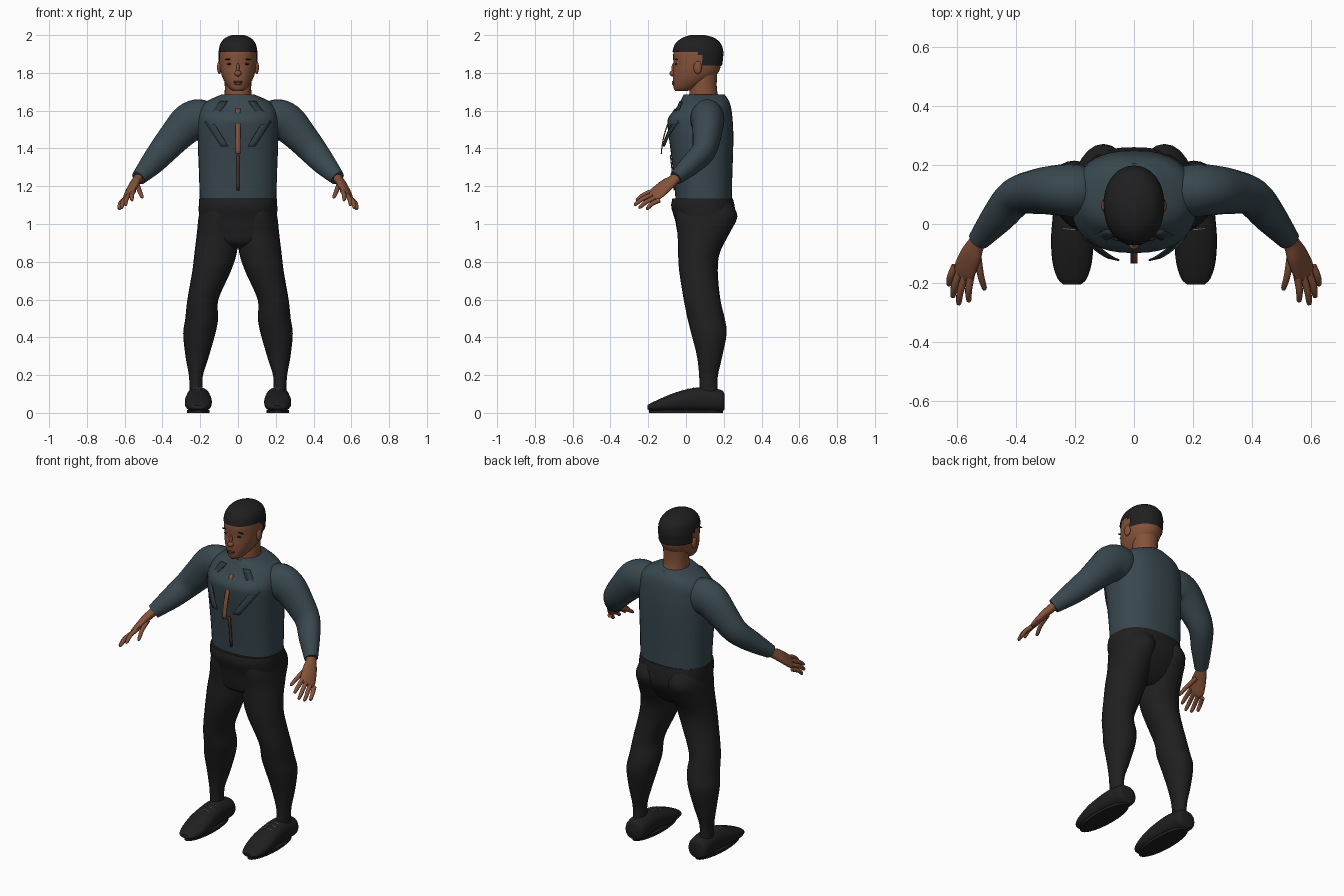
import bpy, bmesh, math
from mathutils import Vector, Matrix

if "Cube" in bpy.data.objects:
    bpy.data.objects.remove(bpy.data.objects["Cube"])


def material(name, rgb):
    m = bpy.data.materials.new(name)
    m.diffuse_color = (*rgb, 1)
    m.use_nodes = True
    m.node_tree.nodes["Principled BSDF"].inputs["Base Color"].default_value = m.diffuse_color
    return m


SKIN = material("brown_skin", (0.235, 0.085, 0.042))
SHIRT = material("slate_shirt", (0.040, 0.064, 0.076))
LAPEL = material("dark_slate", (0.026, 0.042, 0.050))
BLACK = material("soft_black", (0.014, 0.014, 0.014))
LIP = material("dark_brown", (0.09, 0.03, 0.018))
LACE = material("pale_grey", (0.45, 0.45, 0.45))


def finish(name, bm, mat, mirror=False, angle=50):
    bmesh.ops.recalc_face_normals(bm, faces=bm.faces)
    me = bpy.data.meshes.new(name)
    bm.to_mesh(me)
    bm.free()
    me.materials.append(mat)
    ob = bpy.data.objects.new(name, me)
    bpy.context.collection.objects.link(ob)
    bpy.ops.object.select_all(action='DESELECT')
    ob.select_set(True)
    bpy.context.view_layer.objects.active = ob
    bpy.ops.object.shade_smooth_by_angle(angle=math.radians(angle))
    if mirror:
        ob.modifiers.new("Mirror", 'MIRROR').use_mirror_merge = False
    return ob


def smooth_rows(rows, steps):
    """Catmull-Rom interpolation of rows of numbers."""
    out = []
    for i in range(len(rows) - 1):
        a, b, c, d = rows[max(i - 1, 0)], rows[i], rows[i + 1], rows[min(i + 2, len(rows) - 1)]
        for k in range(steps):
            t = k / steps
            out.append([0.5 * (2 * q + (r - p) * t + (2 * p - 5 * q + 4 * r - s) * t * t
                               + (3 * q - p - 3 * r + s) * t ** 3) for p, q, r, s in zip(a, b, c, d)])
    return out + [list(rows[-1])]


def skin_rings(rings, n=28, power=2.0):
    """Join rings of (centre, u, v) into a closed surface."""
    bm = bmesh.new()

    def se(w):
        return math.copysign(abs(w) ** (2 / power), w)
    loops = []
    for c, u, v in rings:
        ang = [2 * math.pi * k / n for k in range(n)]
        loops.append([bm.verts.new(c + u * se(math.cos(a)) + v * se(math.sin(a))) for a in ang])
    for p, q in zip(loops, loops[1:]):
        for k in range(n):
            j = (k + 1) % n
            bm.faces.new((p[k], p[j], q[j], q[k]))
    bm.faces.new(loops[0])
    bm.faces.new(loops[-1])
    return bm


def upright(rows, steps=4, n=28, power=2.0, grow=0.0):
    """Rows of z, x centre, front y, back y, half width."""
    return skin_rings([(Vector((x, (f + b) / 2, z)), Vector((r + grow, 0, 0)),
                        Vector((0, (b - f) / 2 + grow, 0)))
                       for z, x, f, b, r in smooth_rows(rows, steps)], n, power)


def tube(rows, ref, steps=4, n=16):
    """Rows of x, y, z, radius along ref, other radius."""
    s = smooth_rows(rows, steps)
    rings = []
    for i, (x, y, z, ru, rv) in enumerate(s):
        t = (Vector(s[min(i + 1, len(s) - 1)][:3]) - Vector(s[max(i - 1, 0)][:3])).normalized()
        u = Vector(ref)
        u = (u - t * u.dot(t)).normalized()
        rings.append((Vector((x, y, z)), u * ru, t.cross(u) * rv))
    return skin_rings(rings, n)


def ellipsoid(name, c, r, mat, mirror=False, tilt=0.0):
    bm = bmesh.new()
    bmesh.ops.create_uvsphere(bm, u_segments=16, v_segments=10, radius=1,
                              matrix=Matrix.Translation(c) @ Matrix.Rotation(tilt, 4, 'Y')
                              @ Matrix.Diagonal((*r, 1)))
    return finish(name, bm, mat, mirror)


def ribbon(name, left, right, mat, mirror=False, thick=0.006):
    bm = bmesh.new()
    a = [bm.verts.new(p) for p in left]
    b = [bm.verts.new(p) for p in right]
    for i in range(len(a) - 1):
        bm.faces.new((a[i], a[i + 1], b[i + 1], b[i]))
    ob = finish(name, bm, mat, mirror)
    mod = ob.modifiers.new("Solidify", 'SOLIDIFY')
    mod.thickness, mod.offset = thick, 0


# Torso of the jacket
torso = [(1.125, 0, -0.055, 0.243, 0.203), (1.25, 0, -0.066, 0.245, 0.206), (1.40, 0, -0.083, 0.25, 0.212),
         (1.50, 0, -0.096, 0.25, 0.214), (1.56, 0, -0.095, 0.246, 0.212), (1.61, 0, -0.055, 0.24, 0.20),
         (1.65, 0, -0.03, 0.228, 0.165), (1.685, 0, -0.012, 0.205, 0.088)]
finish("jacket_torso", upright(torso, n=36, power=2.4), SHIRT)

# Sleeves
finish("sleeve", tube([(0.15, 0.11, 1.56, 0.08, 0.085), (0.20, 0.113, 1.557, 0.09, 0.105),
                       (0.26, 0.115, 1.535, 0.086, 0.103), (0.33, 0.11, 1.465, 0.076, 0.088),
                       (0.40, 0.092, 1.385, 0.064, 0.075), (0.46, 0.025, 1.315, 0.055, 0.062),
                       (0.527, -0.055, 1.243, 0.036, 0.04)], (0, 1, 0), n=24), SHIRT, True)


# Lapels and open front
def drape(x, z):
    t = 1.68 - z
    return Vector((x, -0.015 - 0.70 * t + 1.05 * t * t + 1.6 * x * x, z))


edge = [(z0 + (z1 - z0) * k / 6, a0 + (a1 - a0) * k / 6, b0 + (b1 - b0) * k / 6)
        for (z0, a0, b0), (z1, a1, b1) in (((1.65, 0.055, 0.095), (1.54, 0.13, 0.178)),
                                           ((1.54, 0.13, 0.178), (1.41, 0.05, 0.09))) for k in range(7)]
edge.pop(7)
ribbon("lapel", [drape(a, z) for z, a, b in edge], [drape(b, z) for z, a, b in edge], LAPEL, True)
opening = [1.61 - 0.02 * k for k in range(13)]
ribbon("chest_opening", [drape(-0.012, z) for z in opening], [drape(0.012, z) for z in opening], SKIN)
low = [(r[0], r[2] - 0.004) for r in smooth_rows(torso, 4) if 1.15 < r[0] < 1.39]
ribbon("front_seam", [(-0.007, y, z) for z, y in low], [(0.007, y, z) for z, y in low], LIP)

# Hands
across = (0.6, 0.3, -0.55)
finish("palm", tube([(0.51, -0.035, 1.262, 0.03, 0.026), (0.532, -0.062, 1.236, 0.03, 0.024),
                     (0.553, -0.105, 1.205, 0.042, 0.022), (0.575, -0.155, 1.163, 0.046, 0.017),
                     (0.583, -0.178, 1.147, 0.038, 0.010)], across), SKIN, True)
fingers = {"index": ((0.553, -0.170, 1.175), (0.562, -0.265, 1.125)),
           "middle": ((0.573, -0.172, 1.157), (0.597, -0.275, 1.10)),
           "ring": ((0.592, -0.160, 1.14), (0.617, -0.25, 1.085)),
           "little": ((0.607, -0.142, 1.125), (0.63, -0.21, 1.078)),
           "thumb": ((0.532, -0.10, 1.205), (0.507, -0.225, 1.14))}
for label, (a, b) in fingers.items():
    a, b = Vector(a), Vector(b)
    bend = a.lerp(b, 0.55) + Vector((0.004, 0, 0.008))
    finish(label + "_finger", tube([(*a, 0.013, 0.013), (*bend, 0.012, 0.012),
                                    (*a.lerp(b, 0.93), 0.009, 0.009), (*b, 0.002, 0.002)],
                                   across, 3, 10), SKIN, True)

# Trousers
finish("trouser_hips", upright([(0.87, 0, 0.02, 0.14, 0.06), (0.90, 0, -0.03, 0.18, 0.15),
                                (0.95, 0, -0.045, 0.22, 0.20), (1.02, 0, -0.058, 0.258, 0.206),
                                (1.09, 0, -0.078, 0.258, 0.208), (1.135, 0, -0.072, 0.248, 0.205)],
                               n=36, power=2.4), BLACK)
finish("trouser_leg", upright([(1.11, 0.10, -0.05, 0.24, 0.09), (1.04, 0.104, -0.056, 0.272, 0.104),
                               (0.95, 0.108, -0.045, 0.23, 0.11), (0.85, 0.118, -0.042, 0.18, 0.112),
                               (0.75, 0.14, -0.036, 0.168, 0.102), (0.60, 0.186, -0.012, 0.182, 0.082),
                               (0.50, 0.192, 0.008, 0.205, 0.087), (0.42, 0.205, 0.028, 0.215, 0.085),
                               (0.30, 0.216, 0.058, 0.192, 0.062), (0.19, 0.223, 0.07, 0.168, 0.036),
                               (0.10, 0.222, 0.07, 0.168, 0.036)], n=24), BLACK, True)

# Shoes: rows of y, bottom z, top z, half width
shoe = [(0.203, 0.02, 0.10, 0.045), (0.185, 0.006, 0.122, 0.06), (0.10, 0.006, 0.135, 0.064),
        (0.03, 0.008, 0.13, 0.066), (-0.05, 0.006, 0.11, 0.072), (-0.13, 0.006, 0.078, 0.067),
        (-0.185, 0.012, 0.052, 0.05), (-0.205, 0.02, 0.04, 0.03)]
finish("shoe", skin_rings([(Vector((0.21, y, (b + t) / 2)), Vector((r, 0, 0)), Vector((0, 0, (t - b) / 2)))
                           for y, b, t, r in smooth_rows(shoe, 3)], 24, 2.3), BLACK, True)
bm = bmesh.new()
bmesh.ops.create_cone(bm, cap_ends=True, segments=24, radius1=1, radius2=1, depth=1,
                      matrix=Matrix.Translation((0.21, 0, 0.008)) @ Matrix.Diagonal((0.06, 0.195, 0.016, 1)))
finish("sole", bm, BLACK, True)
for k, (y, z) in enumerate(((0.045, 0.136), (0.015, 0.13), (-0.015, 0.122))):
    finish("lace_%d" % k, tube([(0.18, y, z - 0.007, 0.002, 0.002), (0.21, y - 0.004, z, 0.002, 0.002),
                                (0.24, y, z - 0.007, 0.002, 0.002)], (0, 1, 0), 3, 6), LACE, True)

# Neck and head
finish("neck", upright([(1.66, 0, 0.015, 0.175, 0.072), (1.72, 0, 0.02, 0.163, 0.07),
                        (1.80, 0, 0.03, 0.165, 0.072)]), SKIN)
head = [(1.703, 0, -0.055, 0.0, 0.025), (1.72, 0, -0.066, 0.06, 0.048), (1.76, 0, -0.069, 0.13, 0.075),
        (1.80, 0, -0.069, 0.17, 0.09), (1.84, 0, -0.066, 0.185, 0.097), (1.88, 0, -0.068, 0.19, 0.098),
        (1.91, 0, -0.066, 0.192, 0.097), (1.95, 0, -0.052, 0.18, 0.088), (1.98, 0, -0.015, 0.145, 0.062),
        (1.994, 0, 0.03, 0.095, 0.025)]
finish("head", upright(head, n=36, power=2.1), SKIN)

# Hair cap: shell kept above the hairline
bm = upright(head, n=36, power=2.1, grow=0.006)
for v in bm.verts:
    v.co.z += 0.006 * max(0, (v.co.z - 1.91) / 0.084)
gone = []
for f in bm.faces:
    c = f.calc_center_median()
    if c.z < 1.84 or (c.z < 1.91 and c.y < 0.075):
        gone.append(f)
bmesh.ops.delete(bm, geom=gone, context='FACES')
finish("hair", bm, BLACK)

# Face details
ellipsoid("nose", (0, -0.069, 1.797), (0.018, 0.018, 0.016), SKIN)
ellipsoid("nose_bridge", (0, -0.064, 1.822), (0.009, 0.013, 0.032), SKIN)
ellipsoid("mouth", (0, -0.067, 1.752), (0.028, 0.007, 0.006), LIP)
ellipsoid("lower_lip", (0, -0.067, 1.742), (0.022, 0.008, 0.006), SKIN)
ellipsoid("ear", (0.099, 0.062, 1.828), (0.012, 0.022, 0.034), SKIN, True)
ellipsoid("eye", (0.042, -0.053, 1.847), (0.016, 0.006, 0.005), BLACK, True)
ellipsoid("eyebrow", (0.047, -0.051, 1.872), (0.026, 0.007, 0.004), BLACK, True, 0.12)
